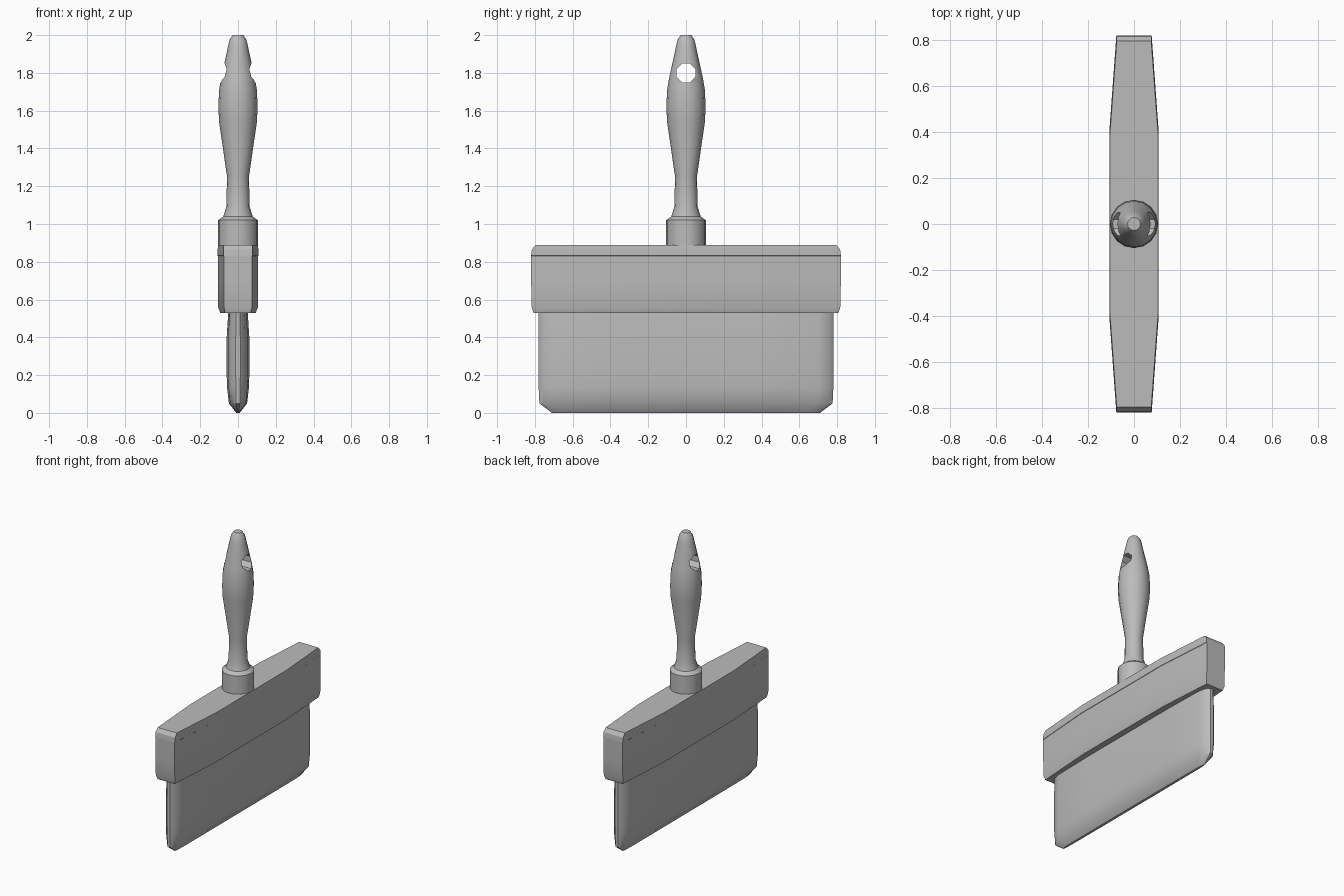
import bpy, math
from math import cos, sin, pi

cube = bpy.data.objects.get("Cube")
if cube:
    bpy.data.objects.remove(cube, do_unlink=True)

grey = bpy.data.materials.new("plain grey")
grey.use_nodes = True
colour = (0.5, 0.5, 0.5, 1)
grey.diffuse_color = colour
grey.node_tree.nodes["Principled BSDF"].inputs["Base Color"].default_value = colour


def loft(name, rings):
    """Skin a stack of equal-length closed rings and cap both ends."""
    n = len(rings[0])
    verts = [p for ring in rings for p in ring]
    faces = [tuple(reversed(range(n))), tuple(range(len(verts) - n, len(verts)))]
    for k in range(len(rings) - 1):
        for i in range(n):
            a, b = k * n + i, k * n + (i + 1) % n
            faces.append((a, b, b + n, a + n))
    mesh = bpy.data.meshes.new(name)
    mesh.from_pydata(verts, [], faces)
    mesh.materials.append(grey)
    obj = bpy.data.objects.new(name, mesh)
    bpy.context.collection.objects.link(obj)
    return obj


def smooth(obj, degrees):
    bpy.ops.object.select_all(action='DESELECT')
    obj.select_set(True)
    bpy.context.view_layer.objects.active = obj
    bpy.ops.object.shade_smooth_by_angle(angle=math.radians(degrees))


def plan_ring(side, z, wide, long):
    """Mirror one side's (x, y) outline about both axes, counter-clockwise."""
    right = [(x, -y) for x, y in side] + [(x, y) for x, y in reversed(side)]
    left = [(-x, -y) for x, y in right]
    return [(x * wide, y * long, z) for x, y in right + left]


# Wooden head: straight middle, tapering ends, softened rims
head_side = [(0.075, 0.82), (0.105, 0.4)]
head_levels = [(0.53, 0.9, 0.985), (0.56, 1, 0.996), (0.7, 1, 1), (0.83, 1, 1),
               (0.832, 1.025, 1), (0.865, 1.025, 0.995), (0.89, 1, 0.97)]
smooth(loft("head", [plan_ring(head_side, *lv) for lv in head_levels]), 30)

# Bristle pad: rounded ends, tapering to a thin lower edge
pad_side = [(0.012, 0.78), (0.038, 0.755), (0.052, 0.7), (0.06, 0.4)]
pad_levels = [(0, 0.15, 0.91), (0.05, 0.8, 0.995), (0.13, 0.96, 1),
              (0.2, 1, 1), (0.4, 1, 1), (0.54, 0.85, 1)]
smooth(loft("bristles", [plan_ring(pad_side, *lv) for lv in pad_levels]), 35)

# Turned handle
profile = [(0.105, 0.86), (0.105, 1.02), (0.078, 1.04), (0.062, 1.09),
           (0.058, 1.25), (0.1, 1.54), (0.104, 1.62), (0.1, 1.71),
           (0.09, 1.77), (0.055, 1.93), (0.045, 1.975), (0.028, 2.0)]
sides = 16
handle = loft("handle", [[(r * cos(2 * pi * i / sides), r * sin(2 * pi * i / sides), z)
                          for i in range(sides)] for r, z in profile])

# Hanging hole bored through the handle from side to side
step = pi / 4
cutter = loft("hole_cutter", [[(x, 0.054 * cos((i + 0.5) * step),
                                1.8 + 0.054 * sin((i + 0.5) * step))
                               for i in range(8)] for x in (-0.2, 0.2)])
cutter.hide_render = True
bore = handle.modifiers.new("hanging hole", 'BOOLEAN')
bore.operation = 'DIFFERENCE'
bore.solver = 'EXACT'
bore.object = cutter
bpy.context.view_layer.objects.active = handle
bpy.ops.object.modifier_apply(modifier=bore.name)
bpy.data.objects.remove(cutter, do_unlink=True)
smooth(handle, 35)
